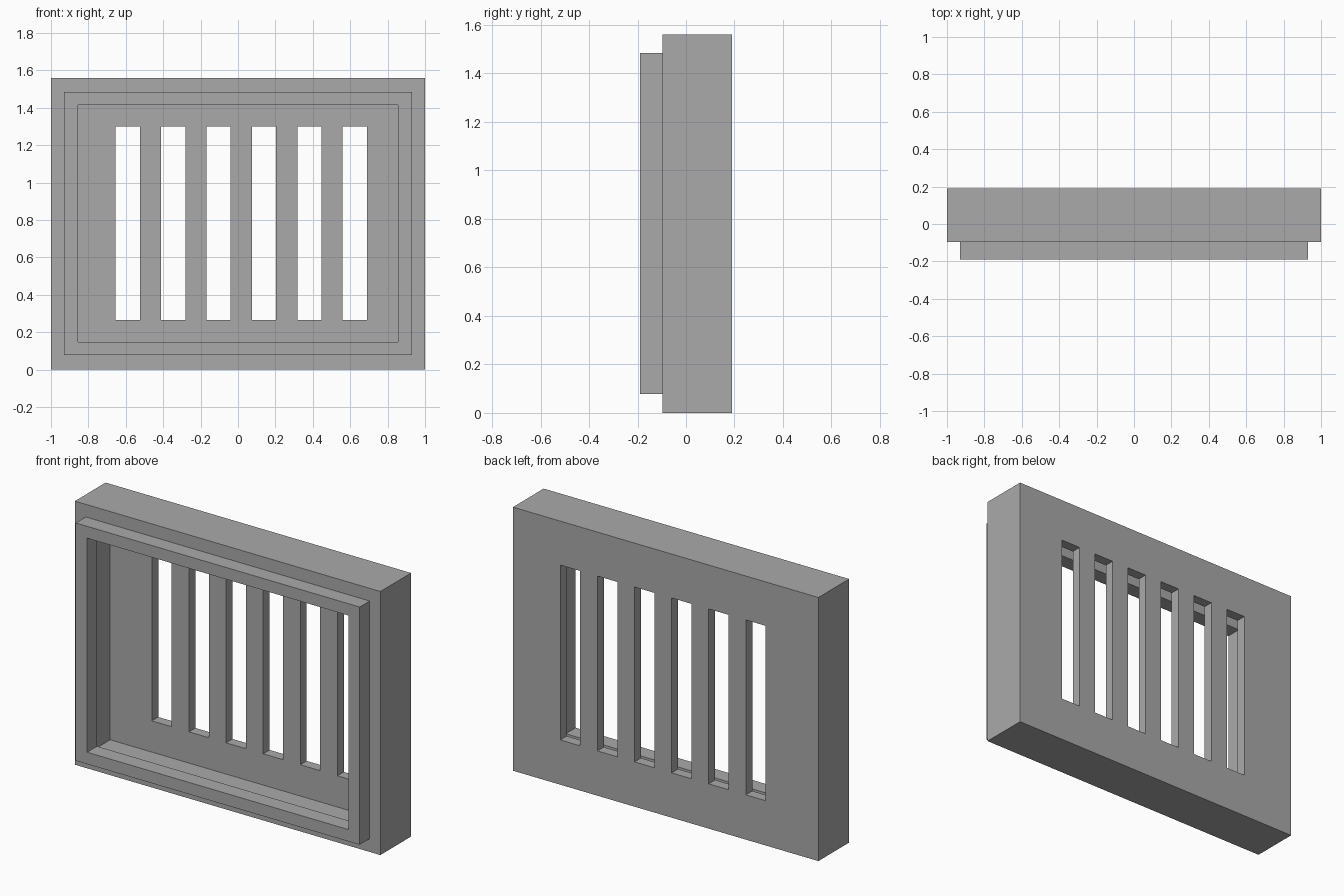
import bpy
import bmesh
from mathutils import Matrix, Vector

if "Cube" in bpy.data.objects:
    bpy.data.objects.remove(bpy.data.objects["Cube"], do_unlink=True)

# Single plain grey
grey = bpy.data.materials.new("plain grey")
grey.use_nodes = True
COLOUR = (0.4, 0.4, 0.4, 1)
grey.diffuse_color = COLOUR
grey.node_tree.nodes["Principled BSDF"].inputs["Base Color"].default_value = COLOUR


def boxes(name, spans):
    """One object from boxes, each given as a (low corner, high corner) pair."""
    bm = bmesh.new()
    for low, high in spans:
        low, high = Vector(low), Vector(high)
        place = Matrix.Translation((low + high) / 2) @ Matrix.Diagonal((*(high - low), 1))
        bmesh.ops.create_cube(bm, size=1, matrix=place)
    mesh = bpy.data.meshes.new(name)
    bm.to_mesh(mesh)
    bm.free()
    mesh.materials.append(grey)
    obj = bpy.data.objects.new(name, mesh)
    bpy.context.scene.collection.objects.link(obj)
    return obj


def cut(target, cutter):
    mod = target.modifiers.new(cutter.name, "BOOLEAN")
    mod.operation = "DIFFERENCE"
    mod.solver = "EXACT"
    mod.object = cutter
    cutter.hide_render = True
    cutter.hide_viewport = True


FRONT, STEP, PANEL, BACK = -0.19, -0.097, 0.13, 0.19
SLOTS, SLOT_WIDTH, SLOT_PITCH, FIRST_SLOT = 6, 0.13, 0.243, -0.655

# Hollow housing, open at the front, with a slotted back panel
housing = boxes("housing", [((-1, STEP, 0), (1, BACK, 1.56))])
cut(housing, boxes("housing_cavity_cutter",
                   [((-0.928, -0.5, 0.08), (0.928, PANEL, 1.482))]))
starts = [FIRST_SLOT + i * SLOT_PITCH for i in range(SLOTS)]
cut(housing, boxes("slot_cutter",
                   [((x, 0, 0.265), (x + SLOT_WIDTH, 0.5, 1.3)) for x in starts]))

# Raised front frame overhanging the cavity
frame = boxes("front_frame", [((-0.93, FRONT, 0.078), (0.93, STEP, 1.485))])
cut(frame, boxes("frame_opening_cutter",
                 [((-0.855, -0.5, 0.148), (0.855, 0.5, 1.415))]))
